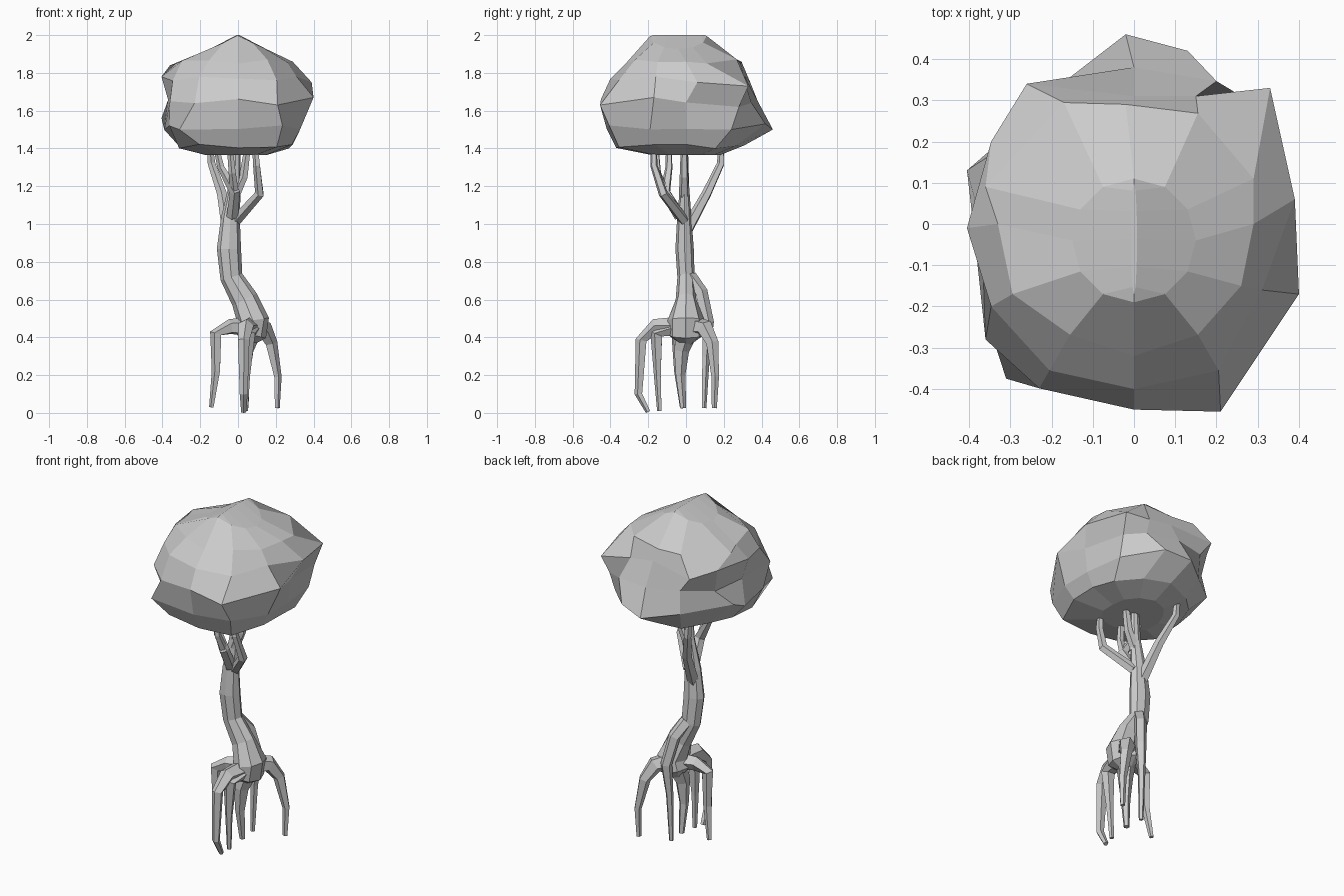
import bpy, bmesh, math
from mathutils import Vector


def finish(name, bm):
    bmesh.ops.recalc_face_normals(bm, faces=bm.faces[:])
    me = bpy.data.meshes.new(name)
    bm.to_mesh(me)
    bm.free()
    ob = bpy.data.objects.new(name, me)
    bpy.context.collection.objects.link(ob)
    return ob


def loft(name, rings):
    """Skin a stack of equal-sized vertex rings and cap both ends."""
    bm = bmesh.new()
    vs = [[bm.verts.new(p) for p in r] for r in rings]
    n = len(vs[0])
    for a, b in zip(vs, vs[1:]):
        for i in range(n):
            j = (i + 1) % n
            bm.faces.new((a[i], a[j], b[j], b[i]))
    bm.faces.new(vs[0])
    bm.faces.new(vs[-1])
    return finish(name, bm)


def limb(name, path, sides):
    """Faceted tapering tube through (x, y, z, radius) points."""
    pts = [Vector(p[:3]) for p in path]
    rings = []
    tan = (pts[1] - pts[0]).normalized()
    side = tan.orthogonal().normalized()
    for i, p in enumerate(pts):
        a, b = pts[max(i - 1, 0)], pts[min(i + 1, len(pts) - 1)]
        new = (b - a).normalized()
        side = tan.rotation_difference(new) @ side
        tan = new
        up = tan.cross(side)
        ring = []
        for k in range(sides):
            t = 2 * math.pi * k / sides
            q = p + path[i][3] * (side * math.cos(t) + up * math.sin(t))
            q.z = max(q.z, 0)
            ring.append(q)
        rings.append(ring)
    return loft(name, rings)


# Trunk: flared foot, leaning middle, thin top; narrower in depth above the hub
trunk = limb("trunk", [(.05, 0, .36, .02), (.065, 0, .415, .085), (.08, 0, .49, .085),
                       (.035, 0, .6, .072), (-.035, 0, .72, .06), (-.048, -.01, .87, .064),
                       (-.04, -.012, 1.03, .05), (-.018, -.01, 1.2, .032),
                       (-.01, -.01, 1.45, .022)], 8)
for v in trunk.data.vertices:
    v.co.y *= .76 if v.co.z > .53 else 1.15

# Branches rising into the crown
branches = [
    [(-.05, 0, .96, .035), (-.085, .11, 1.16, .027), (-.14, .185, 1.32, .021), (-.15, .185, 1.43, .016)],
    [(-.01, -.01, 1.02, .03), (.115, -.12, 1.16, .026), (.1, -.17, 1.31, .02), (.09, -.17, 1.43, .016)],
    [(-.03, -.03, 1.04, .032), (-.015, -.11, 1.17, .03), (-.09, -.09, 1.3, .02), (-.12, -.09, 1.43, .015)],
    [(-.015, -.1, 1.15, .025), (-.03, -.15, 1.27, .02), (-.045, -.16, 1.43, .015)],
    [(-.015, -.01, 1.15, .028), (.03, -.01, 1.25, .024), (.055, -.01, 1.43, .017)],
]
for i, b in enumerate(branches):
    limb(f"branch_{i + 1}", b, 5)

# Stilt roots arching down to the ground
roots = {
    "root_front": [(.06, -.04, .455, .055), (.04, -.16, .455, .044), (.03, -.235, .385, .032),
                   (.03, -.25, .1, .022), (.03, -.2, .005, .014)],
    "root_inner_front": [(.07, -.04, .45, .05), (.055, -.155, .42, .038), (.045, -.15, .2, .02),
                         (.04, -.14, .01, .013)],
    "root_right": [(.08, .03, .46, .055), (.135, .1, .45, .047), (.175, .14, .37, .034),
                   (.21, .155, .19, .021), (.207, .15, .025, .014)],
    "root_back": [(-.02, .02, .72, .038), (.02, .08, .64, .035), (.05, .115, .48, .033),
                  (.035, .105, .3, .021), (.03, .095, .025, .013)],
    "root_left": [(.06, -.01, .455, .055), (-.04, -.035, .455, .042), (-.115, -.045, .42, .034),
                  (-.115, -.04, .22, .024), (-.14, -.02, .03, .013)],
    "root_middle": [(.06, 0, .42, .06), (.04, -.025, .33, .042), (.035, -.03, .2, .027),
                    (.04, -.015, .025, .016)],
}
for name, path in roots.items():
    limb(name, path, 5)

# Crown: irregular rings, each (height, radii every 30 degrees from +x)
rows = [
    (1.365, [.15, .16, .17, .18, .17, .16, .17, .19, .19, .18, .19, .17]),
    (1.41, [.29, .31, .30, .31, .30, .30, .31, .36, .41, .37, .41, .33]),
    (1.51, [.33, .37, .36, .46, .37, .37, .39, .42, .46, .42, .47, .38]),
    (1.65, [.345, .41, .40, .38, .38, .37, .37, .43, .46, .45, .49, .43]),
    (1.77, [.39, .46, .36, .31, .41, .40, .40, .40, .41, .40, .41, .35]),
    (1.86, [.29, .32, .31, .28, .34, .36, .33, .34, .31, .32, .31, .30]),
]
# Lumps: single corners pulled out of their ring
lumps = {
    (2, 8): (-.31, -.375, 1.5), (2, 2): (.13, .42, 1.53), (2, 3): (-.02, .46, 1.5),
    (2, 5): (-.405, .13, 1.56), (3, 7): (-.36, -.28, 1.65), (3, 10): (.21, -.455, 1.63),
    (3, 11): (.40, -.17, 1.67), (4, 0): (.39, .06, 1.75), (4, 1): (.33, .33, 1.73),
    (3, 1): (.31, .28, 1.62), (2, 1): (.3, .24, 1.5),
    (4, 2): (.15, .31, 1.76), (4, 4): (-.26, .34, 1.75), (4, 6): (-.405, -.01, 1.78),
    (4, 11): (.31, -.16, 1.78), (5, 5): (-.36, .09, 1.84), (5, 1): (.29, .11, 1.85),
    (5, 3): (-.02, .29, 1.85),
}
crown = []
for k, (z, radii) in enumerate(rows):
    ring = []
    for i, r in enumerate(radii):
        t = math.radians(30 * i)
        wob = .012 * math.sin(2.3 * i + 1.9 * k) if k else 0
        p = (r * math.cos(t), r * math.sin(t), z + wob)
        ring.append(lumps.get((k, i), p))
    crown.append(ring)
# Ridge along y on the summit
ridge = []
for i in range(12):
    t = math.radians(30 * i)
    x, y = .15 * math.cos(t), -.04 + .15 * math.sin(t)
    ridge.append((x, y, 1.995 - .46 * abs(x)))
crown.append(ridge)
crown.append([(p[0] * .05, p[1] * .9, 2.0) for p in ridge])
loft("crown", crown)
